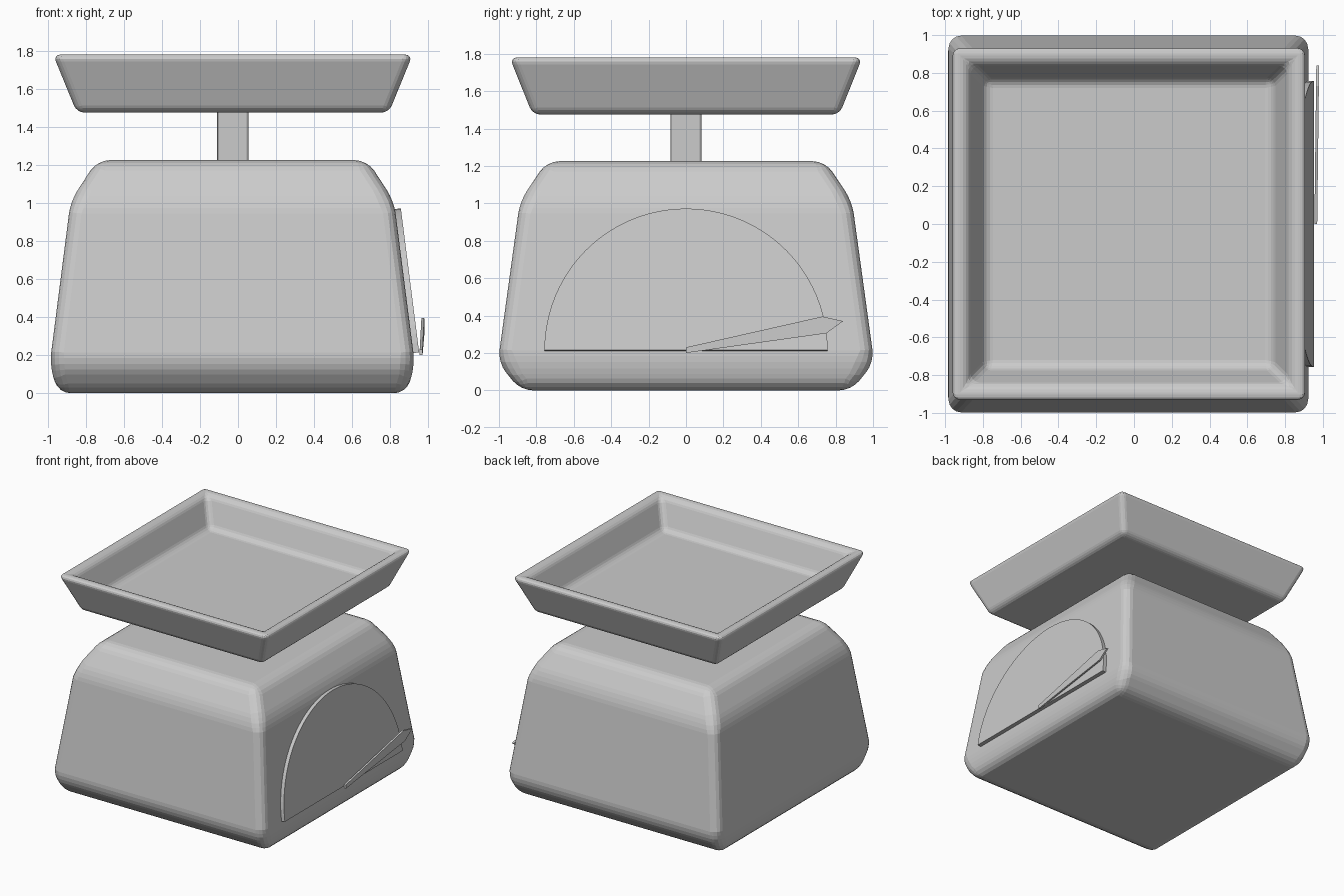
import bpy
import bmesh
from math import cos, sin, pi
from mathutils import Vector

cube = bpy.data.objects.get("Cube")
if cube:
    bpy.data.objects.remove(cube, do_unlink=True)

grey = bpy.data.materials.new("plain_grey")
grey.use_nodes = True
grey.diffuse_color = (0.6, 0.6, 0.6, 1)
grey.node_tree.nodes["Principled BSDF"].inputs["Base Color"].default_value = (0.6, 0.6, 0.6, 1)


def make_object(name, bm, bevel=0, segments=4):
    bmesh.ops.recalc_face_normals(bm, faces=bm.faces)
    mesh = bpy.data.meshes.new(name)
    bm.to_mesh(mesh)
    bm.free()
    mesh.materials.append(grey)
    obj = bpy.data.objects.new(name, mesh)
    bpy.context.collection.objects.link(obj)
    if bevel:
        mod = obj.modifiers.new("rounded_edges", 'BEVEL')
        mod.width = bevel
        mod.segments = segments
        mod.limit_method = 'ANGLE'
        mod.angle_limit = 0.3
    return obj


def loft_rectangles(name, rings, centre_x, bevel, segments=4):
    """Join rectangles given as (half width, half depth, height) and cap both ends."""
    bm = bmesh.new()
    loops = []
    for hx, hy, z in rings:
        corners = [(-hx, -hy), (hx, -hy), (hx, hy), (-hx, hy)]
        loops.append([bm.verts.new((centre_x + x, y, z)) for x, y in corners])
    for low, high in zip(loops, loops[1:]):
        for i in range(4):
            j = (i + 1) % 4
            bm.faces.new((low[i], low[j], high[j], high[i]))
    bm.faces.new(loops[0])
    bm.faces.new(loops[-1])
    return make_object(name, bm, bevel, segments)


def extrude_outline(name, points, offset):
    """Turn a flat outline into a plate."""
    bm = bmesh.new()
    face = bm.faces.new([bm.verts.new(p) for p in points])
    result = bmesh.ops.extrude_face_region(bm, geom=[face], use_keep_orig=True)
    moved = [v for v in result["geom"] if isinstance(v, bmesh.types.BMVert)]
    bmesh.ops.translate(bm, verts=moved, vec=Vector(offset))
    return make_object(name, bm)


# Housing with sloping walls and chamfered shoulders
loft_rectangles("housing", [(0.915, 0.885, 0), (0.96, 1.006, 0.15),
                            (0.85, 0.888, 1.01), (0.71, 0.745, 1.225)], -0.03, 0.065)

# Column that carries the tray
loft_rectangles("column", [(0.083, 0.083, 1.15), (0.083, 0.083, 1.52)], -0.027, 0.014, 2)

# Open tray: outer wall, rim, inner wall and floor
loft_rectangles("tray", [(0.82, 0.82, 1.475), (0.945, 0.943, 1.78),
                         (0.855, 0.853, 1.78), (0.76, 0.76, 1.55)], -0.027, 0.04)

# Half-round dial plate lying on the sloping side wall
radius, base = 0.757, 0.21
dial = []
for i in range(49):
    angle = pi * i / 48
    rise = radius * sin(angle)
    dial.append((0.915 - 0.127 * rise, radius * cos(angle), base + rise))
extrude_outline("dial_plate", dial, (0.037, 0, 0.005))

# Pointer with an arrow tip
outline = [(0, 0.2), (0.75, 0.305), (0.84, 0.37), (0.73, 0.395), (0, 0.23)]
extrude_outline("pointer", [(0.955 + 0.012 * y, y, z) for y, z in outline], (0.015, 0, 0))
